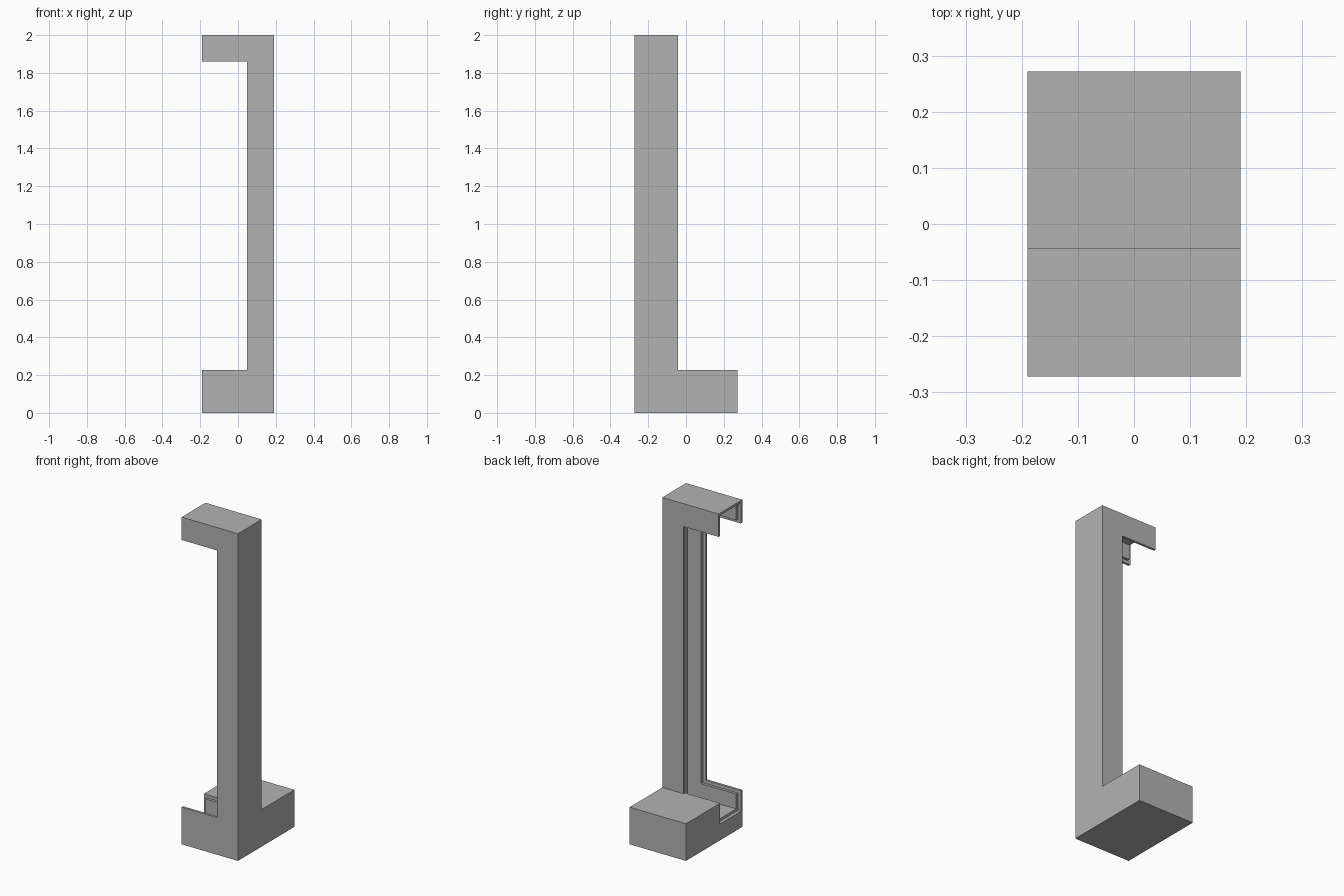
import bpy
import bmesh

cube = bpy.data.objects.get("Cube")
if cube:
    bpy.data.objects.remove(cube, do_unlink=True)

HALF, TOP = 0.19, 2.0           # half width and height
FRONT, SPLIT, BACK = -0.272, -0.043, 0.272
INNER, LOW, HIGH = 0.047, 0.227, 1.86   # opening of the bracket shape
SHEET, LINER, SETBACK = 0.014, 0.016, 0.02

grey = bpy.data.materials.new("plain_grey")
grey.use_nodes = True
grey.diffuse_color = (0.45, 0.45, 0.45, 1)
grey.node_tree.nodes["Principled BSDF"].inputs["Base Color"].default_value = grey.diffuse_color


def prism(name, outline, y0, y1):
    """Extrude an x-z outline from y0 to y1."""
    bm = bmesh.new()
    face = bm.faces.new([bm.verts.new((x, y0, z)) for x, z in outline])
    moved = bmesh.ops.extrude_face_region(bm, geom=[face])["geom"]
    verts = [v for v in moved if isinstance(v, bmesh.types.BMVert)]
    bmesh.ops.translate(bm, verts=verts, vec=(0, y1 - y0, 0))
    bmesh.ops.recalc_face_normals(bm, faces=bm.faces)
    mesh = bpy.data.meshes.new(name)
    bm.to_mesh(mesh)
    bm.free()
    mesh.materials.append(grey)
    obj = bpy.data.objects.new(name, mesh)
    bpy.context.collection.objects.link(obj)
    return obj


def bracket(end, inner, low, high, margin=0.0):
    """C-shaped outline that opens toward -x."""
    side, bottom, top = HALF - margin, margin, TOP - margin
    return [(end, bottom), (side, bottom), (side, top), (end, top),
            (end, high), (inner, high), (inner, low), (end, low)]


# Front and back sheets of the hollow casing
wall = bracket(-HALF, INNER, LOW, HIGH)
prism("front_sheet", wall, FRONT, FRONT + SHEET)
prism("back_sheet", wall, SPLIT - SHEET, SPLIT)

# Inner liners, set back from the open edges
liner = bracket(SETBACK - HALF, INNER + SETBACK, LOW - SETBACK, HIGH + SETBACK, 0.005)
prism("front_liner", liner, FRONT + SHEET, FRONT + SHEET + LINER)
prism("back_liner", liner, SPLIT - SHEET - LINER, SPLIT - SHEET)

# Outer shell: floor, side and roof of the channel
floor = 0.1
shell = bracket(-HALF, HALF - SHEET, floor, TOP - SHEET)
prism("channel_shell", shell, FRONT + SHEET, SPLIT - SHEET)
step = bracket(SETBACK - HALF, HALF - SHEET - LINER, floor + LINER,
               TOP - SHEET - LINER, 0.005)
prism("channel_liner", step, FRONT + SHEET + LINER, SPLIT - SHEET - LINER)

# Solid foot behind the casing
prism("rear_foot", [(-HALF, 0), (HALF, 0), (HALF, LOW), (-HALF, LOW)], SPLIT, BACK)
